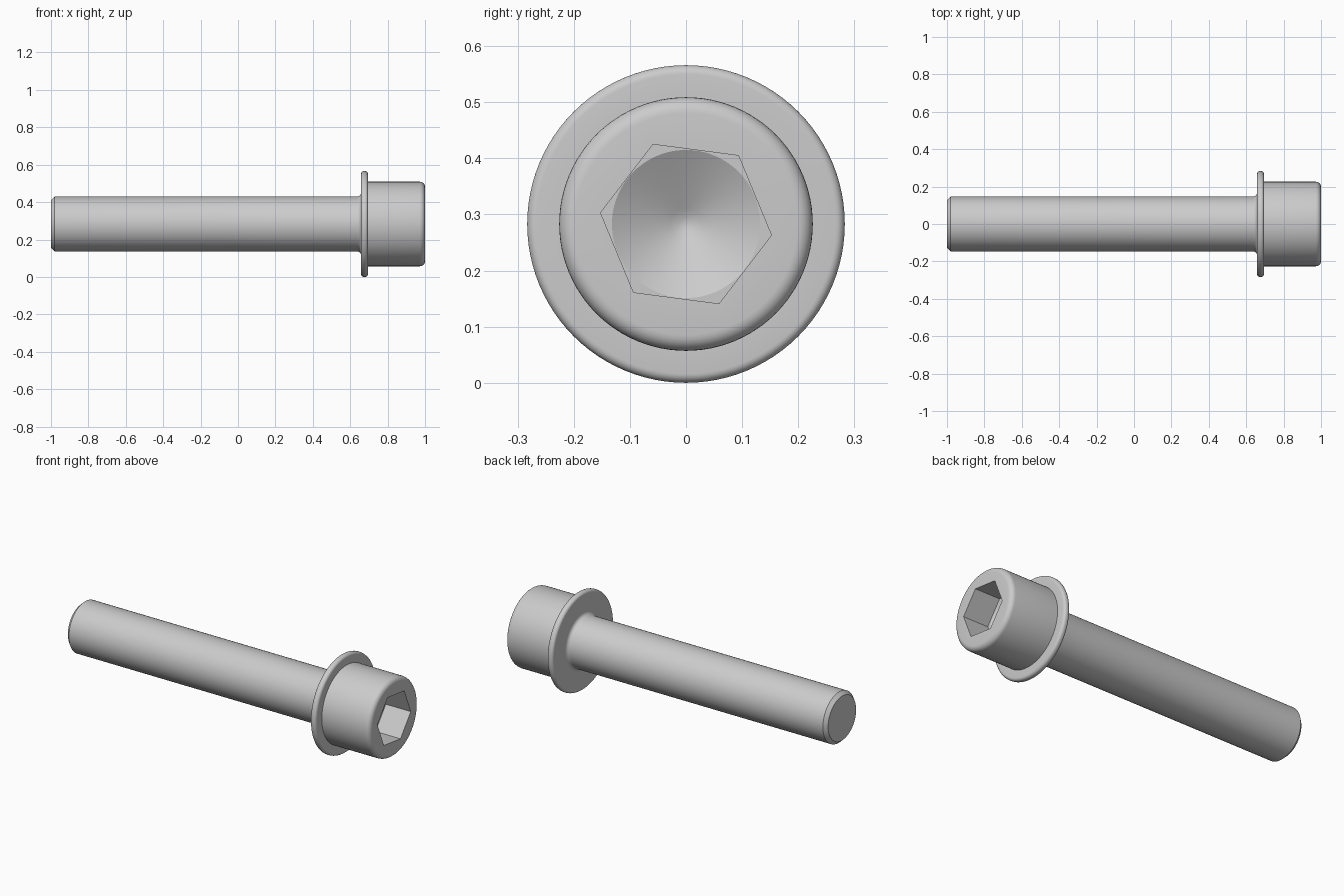
import bpy, bmesh
from math import cos, sin, pi, radians

if "Cube" in bpy.data.objects:
    bpy.data.objects.remove(bpy.data.objects["Cube"])

SEG = 96                     # divisible by 12 so the hexagon corners land on vertices
CZ = 0.283                   # height of the bolt axis
APO = 0.133                  # hexagon inner radius
HEX_TURN = radians(-7.5)


def arc(cx, cr, rad, a0, a1, n=6):
    """Profile points (x, r, is_hex) along an arc."""
    return [(cx + rad * cos(radians(a0 + (a1 - a0) * i / n)),
             cr + rad * sin(radians(a0 + (a1 - a0) * i / n)), False) for i in range(n + 1)]


# Profile from shank tip to socket bottom
profile = [(-1, 0, False), (-1, 0.128, False), (-0.98, 0.147, False)]
profile += arc(0.637, 0.168, 0.021, -90, 0)            # fillet under flange
profile += arc(0.674, 0.267, 0.016, 180, 90)           # flange rim
profile += arc(0.679, 0.267, 0.016, 90, 0)
profile += [(0.695, 0.226, False)]
profile += arc(0.972, 0.198, 0.028, 90, 0)             # rounded head edge
profile += [(1.0, APO, True), (0.84, APO, True)]       # hexagon socket walls
profile += [(0.84, APO - 0.001, False), (0.78, 0.028, False),
            (0.773, 0.012, False), (0.771, 0, False)]  # drilled cone


def ring(bm, x, r, is_hex):
    if r == 0:
        return [bm.verts.new((x, 0, CZ))]
    verts = []
    for i in range(SEG):
        a = 2 * pi * i / SEG
        rr = r / cos(a % (pi / 3) - pi / 6) if is_hex else r
        verts.append(bm.verts.new((x, rr * cos(a + HEX_TURN), CZ + rr * sin(a + HEX_TURN))))
    return verts


bm = bmesh.new()
rings = [ring(bm, *p) for p in profile]
for a, b in zip(rings, rings[1:]):
    for i in range(SEG):
        j = (i + 1) % SEG
        if len(a) == 1:
            bm.faces.new((a[0], b[i], b[j]))
        elif len(b) == 1:
            bm.faces.new((a[i], b[0], a[j]))
        else:
            bm.faces.new((a[i], b[i], b[j], a[j]))
bmesh.ops.recalc_face_normals(bm, faces=bm.faces)
mesh = bpy.data.meshes.new("flanged_socket_bolt")
bm.to_mesh(mesh)
bm.free()
bolt = bpy.data.objects.new("flanged_socket_bolt", mesh)
bpy.context.collection.objects.link(bolt)
bpy.context.view_layer.objects.active = bolt
bolt.select_set(True)
bpy.ops.object.shade_smooth_by_angle(angle=radians(25))
